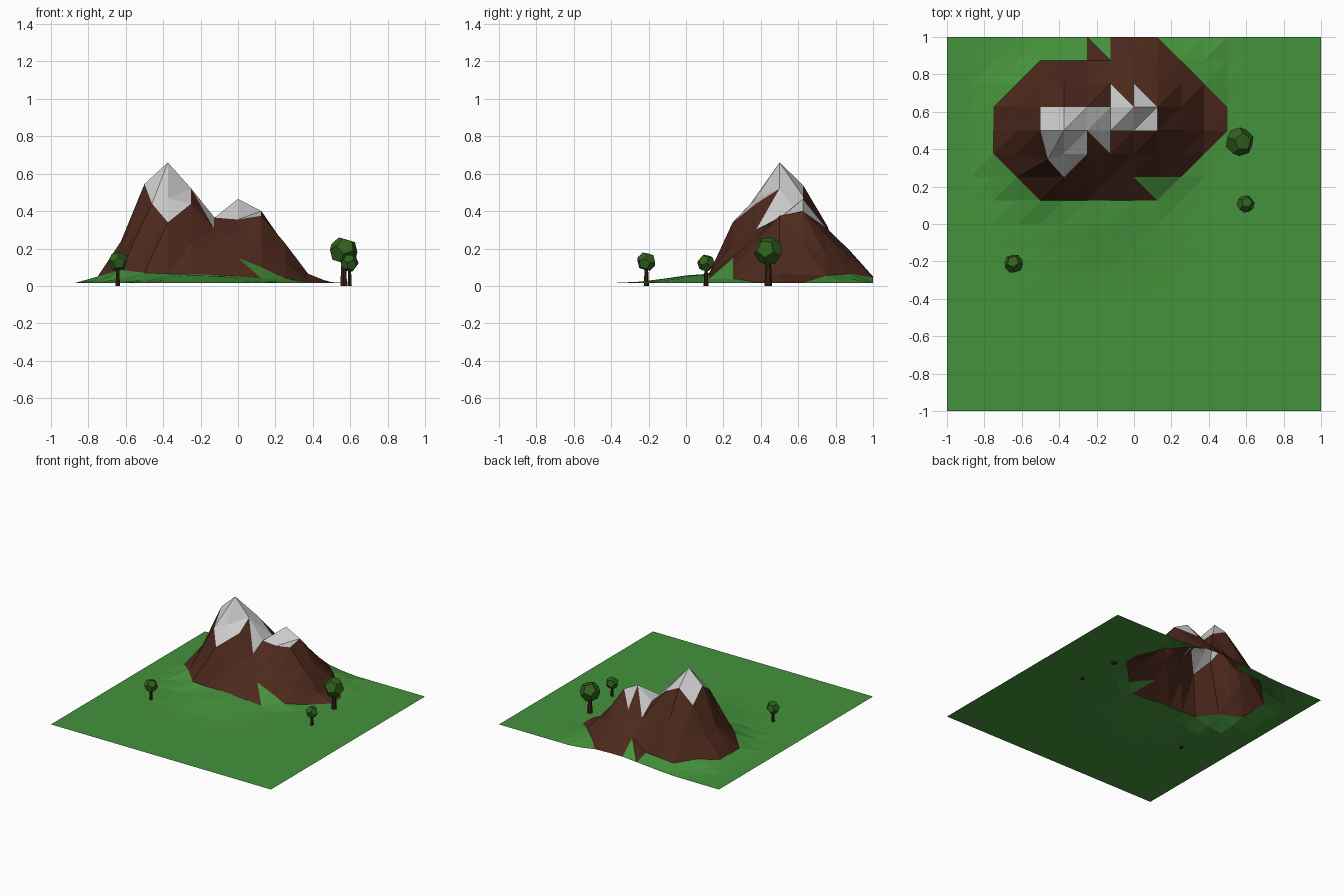
import bpy, bmesh, math
from mathutils import Vector

if "Cube" in bpy.data.objects:
    bpy.data.objects.remove(bpy.data.objects["Cube"])

STEP, BASE = 0.125, 0.015


def material(name, rgb):
    m = bpy.data.materials.new(name)
    m.diffuse_color = (*rgb, 1)
    m.use_nodes = True
    m.node_tree.nodes["Principled BSDF"].inputs["Base Color"].default_value = m.diffuse_color
    return m


GRASS = material("grass", (0.06, 0.29, 0.045))
ROCK = material("rock", (0.075, 0.022, 0.012))
SNOW = material("snow", (0.6, 0.6, 0.6))
LEAF = material("leaf", (0.03, 0.12, 0.012))
BARK = material("bark", (0.04, 0.015, 0.008))


def finish(bm, name, mats):
    bmesh.ops.recalc_face_normals(bm, faces=bm.faces) if name != "terrain" else None
    me = bpy.data.meshes.new(name)
    bm.to_mesh(me)
    bm.free()
    for m in mats:
        me.materials.append(m)
    ob = bpy.data.objects.new(name, me)
    bpy.context.collection.objects.link(ob)
    return ob


# Mountain heights in hundredths: rows y = 0.125..1, columns x = -0.75..0.5
HEIGHTS = [
    (2, 4, 7, 6.5, 6.5, 6, 5, 4, 2, 1.5, 1.5),
    (3, 8.5, 20, 34, 23, 16, 15, 10, 4, 1.5, 1.5),
    (5, 17, 44, 47, 44, 30, 26, 23, 13, 2, 1.5),
    (5, 24, 54.5, 66, 52, 36.5, 35.5, 37.5, 23, 6.5, 1.5),
    (5, 20, 43, 54, 48, 36, 46.5, 40, 22, 6, 1.5),
    (4, 7, 24, 33, 28, 27, 31, 27, 16, 5.5, 2),
    (2, 3, 5, 6, 7, 16, 19, 15, 6.5, 4, 1.5),
    (1.5, 1.5, 2, 3, 4, 5, 5, 4.5, 2.5, 1.5, 1.5),
]
# Colour borders, in grid steps
ROCK_EDGE = [(-6, 5), (-6, 3), (-4, 1), (0, 1), (1, 2), (2, 2), (4, 4), (4, 5),
             (1, 8), (-1, 8), (-2, 7), (-4, 7)]
SNOW_EDGE = [(-4, 5), (-4, 3), (-3, 2), (-1, 4), (1, 4), (1, 5), (0, 6), (-1, 5)]


def inside(x, y, poly):
    hit = False
    for (x1, y1), (x2, y2) in zip(poly, poly[1:] + poly[:1]):
        if (y1 > y) != (y2 > y) and x < x1 + (y - y1) * (x2 - x1) / (y2 - y1):
            hit = not hit
    return hit


def zone(x, y):
    return 2 if inside(x, y, SNOW_EDGE) else int(inside(x, y, ROCK_EDGE))


def height(i, j):
    if 1 <= j and -6 <= i <= 4:
        return HEIGHTS[j - 1][i + 6] / 100
    x, y = i * STEP, j * STEP
    if j > 0 or y < -0.45:
        return BASE
    return BASE + 0.046 * math.exp(-(x + 0.22) ** 2 / 0.1 - (y - 0.08) ** 2 / 0.06)


# Terrain sheet, each cell split along the colour border
bm = bmesh.new()
grid = {(i, j): bm.verts.new((i * STEP, j * STEP, height(i, j)))
        for i in range(-8, 9) for j in range(-8, 9)}
grid[-4, 3].co.xy = (-0.46, 0.345)
for i in range(-8, 8):
    for j in range(-8, 8):
        a, b, c, d = (grid[k] for k in ((i, j), (i + 1, j), (i + 1, j + 1), (i, j + 1)))
        t = 0.3
        ka, kb = zone(i + t, j + t), zone(i + 1 - t, j + t)
        kc, kd = zone(i + 1 - t, j + 1 - t), zone(i + t, j + 1 - t)
        if ka != kc:
            tris = (((a, b, d), ka), ((b, c, d), kc))
        else:
            tris = (((a, b, c), kb), ((a, c, d), kd))
        for verts, k in tris:
            bm.faces.new(verts).material_index = k
finish(bm, "terrain", [GRASS, ROCK, SNOW])


def tree(n, x, y, r, zc):
    # Dodecahedron crown from the face centres of an icosahedron
    ico = bmesh.new()
    bmesh.ops.create_icosphere(ico, subdivisions=1, radius=1)
    pts = [f.calc_center_median().normalized() * r for f in ico.faces]
    ico.free()
    bm = bmesh.new()
    for p in pts:
        bm.verts.new(p)
    bmesh.ops.convex_hull(bm, input=bm.verts)
    bmesh.ops.dissolve_limit(bm, angle_limit=0.05, verts=bm.verts, edges=bm.edges)
    crown = finish(bm, f"tree_crown_{n}", [LEAF])
    crown.location = (x, y, zc)
    crown.rotation_euler = (0.25, 0.15, n)
    # Tapered trunk
    bm = bmesh.new()
    h = zc - r * 0.6
    bmesh.ops.create_cone(bm, cap_ends=True, segments=6, radius1=r * 0.27,
                          radius2=r * 0.17, depth=h)
    trunk = finish(bm, f"tree_trunk_{n}", [BARK])
    trunk.location = (x, y, h / 2)


tree(1, 0.565, 0.44, 0.078, 0.187)
tree(2, 0.597, 0.107, 0.048, 0.122)
tree(3, -0.643, -0.212, 0.052, 0.13)
